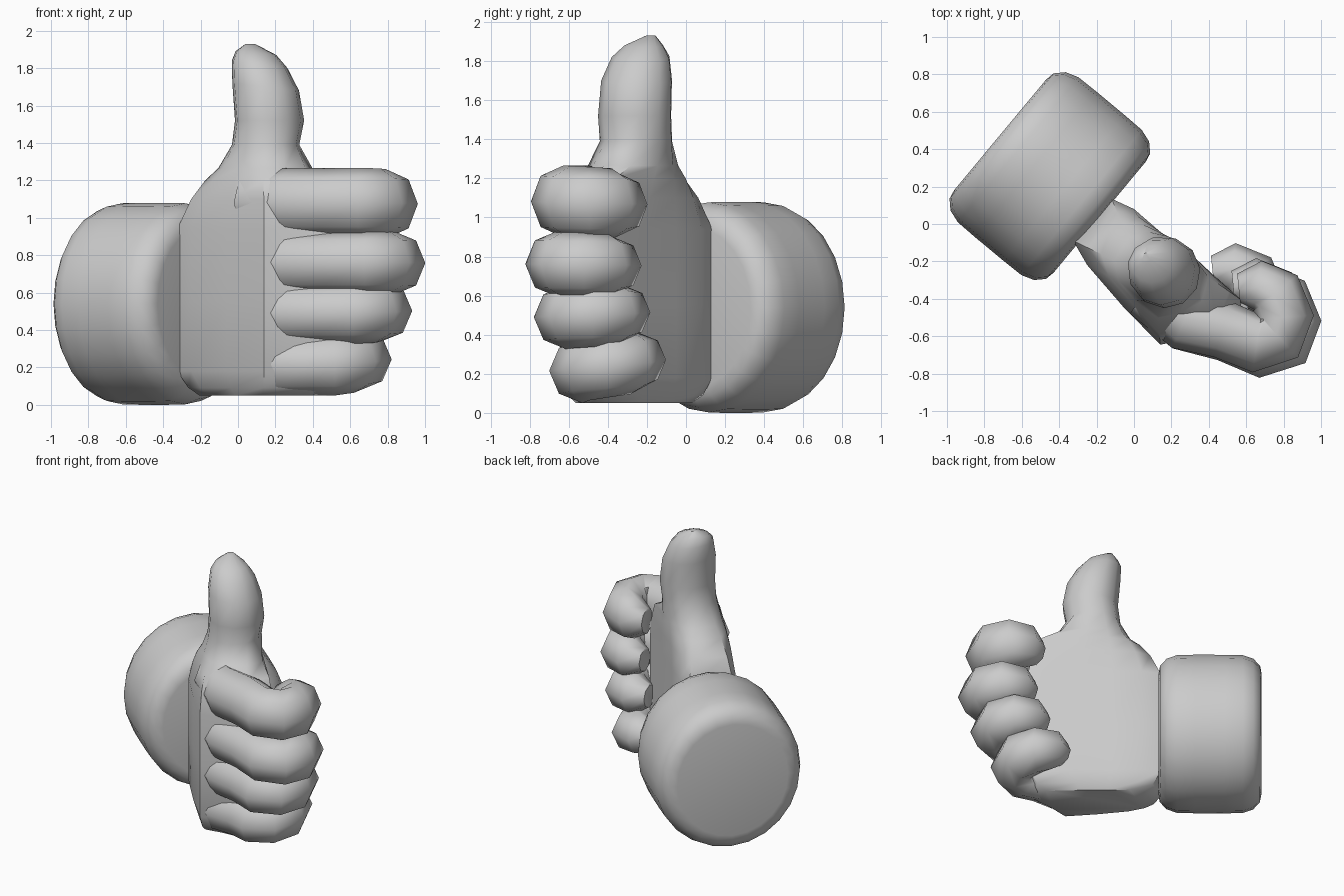
import bpy, math
from mathutils import Vector

if "Cube" in bpy.data.objects:
    bpy.data.objects.remove(bpy.data.objects["Cube"])


def loft(name, rings, angle=50):
    """Skin a list of equal-length point rings, capping both ends."""
    n = len(rings[0])
    verts = [p for r in rings for p in r]
    faces = [(k * n + i, k * n + (i + 1) % n, (k + 1) * n + (i + 1) % n, (k + 1) * n + i)
             for k in range(len(rings) - 1) for i in range(n)]
    faces.append(tuple(reversed(range(n))))
    faces.append(tuple(range((len(rings) - 1) * n, len(rings) * n)))
    mesh = bpy.data.meshes.new(name)
    mesh.from_pydata(verts, [], faces)
    obj = bpy.data.objects.new(name, mesh)
    bpy.context.collection.objects.link(obj)
    bpy.ops.object.select_all(action='DESELECT')
    obj.select_set(True)
    bpy.context.view_layer.objects.active = obj
    bpy.ops.object.mode_set(mode='EDIT')
    bpy.ops.mesh.select_all(action='SELECT')
    bpy.ops.mesh.normals_make_consistent(inside=False)
    bpy.ops.object.mode_set(mode='OBJECT')
    bpy.ops.object.shade_smooth_by_angle(angle=math.radians(angle))
    return obj


# Sleeve cuff: rounded elliptical drum, lofted along its slanted axis
axis, side = Vector((0.77, -0.64, 0)), Vector((0.64, 0.77, 0))
centre = Vector((-0.45, 0.256, 0.54))
profile = [(-0.345, 0.76), (-0.335, 0.86), (-0.29, 0.95), (-0.22, 0.995), (-0.1, 1.0), (0.1, 1.0),
           (0.22, 0.995), (0.29, 0.95), (0.335, 0.86), (0.345, 0.76)]
cuff_rings = []
for along, s in profile:
    ring = []
    for i in range(24):
        a = 2 * math.pi * i / 24
        ring.append(centre + axis * along + side * (0.506 * s * math.cos(a))
                    + Vector((0, 0, 0.54 * s * math.sin(a))))
    cuff_rings.append(ring)
loft("cuff", cuff_rings)

# Palm flowing up into the thumb: plan outline blended into ellipses
plan = [(-0.325, -0.09), (-0.25, -0.22), (-0.06, -0.44), (0.14, -0.645), (0.30, -0.615), (0.50, -0.60),
        (0.58, -0.41), (0.35, -0.21), (0.15, -0.05), (0.0, 0.08), (-0.12, 0.135)]
n = len(plan)


def palm_ring(z, sx, sy):
    return [Vector((0.1 + (x - 0.1) * sx, -0.3 + (y + 0.3) * sy, z)) for x, y in plan]


def thumb_ring(z, cx, cy, rx, ry, tilt=0.0):
    ring = []
    for i in range(n):
        a = math.radians(170) + 2 * math.pi * i / n
        ring.append(Vector((cx + rx * math.cos(a), cy + ry * math.sin(a), z - tilt * math.cos(a))))
    return ring


base = thumb_ring(1.33, 0.13, -0.25, 0.19, 0.19)
full = palm_ring(0.94, 1, 1)


def blend(z, t, lag=1.0):
    """Move from palm to thumb; the knuckle side lags behind."""
    out = []
    for i, (p, q) in enumerate(zip(full, base)):
        k = t * (lag if 3 <= i <= 6 else 1)
        out.append(Vector((*(p.lerp(q, k)).xy, z)))
    return out


rings = [palm_ring(0.05, 0.72, 0.76), palm_ring(0.09, 0.86, 0.89), palm_ring(0.18, 1, 1),
         palm_ring(0.55, 1, 1), full, blend(1.10, 0.28, 0.4), blend(1.20, 0.56, 0.5),
         blend(1.265, 0.82, 0.85),
         thumb_ring(1.39, 0.147, -0.253, 0.182, 0.188),
         thumb_ring(1.52, 0.168, -0.26, 0.187, 0.19),
         thumb_ring(1.70, 0.147, -0.25, 0.18, 0.184, 0.02),
         thumb_ring(1.82, 0.115, -0.23, 0.15, 0.15, 0.02),
         thumb_ring(1.88, 0.095, -0.215, 0.11, 0.10, 0.01),
         thumb_ring(1.93, 0.065, -0.18, 0.025, 0.025)]
loft("palm_and_thumb", rings)

# Curled fingers: octagonal tubes along a hooked path
path = [(0.06, -0.36), (0.28, -0.51), (0.50, -0.56), (0.70, -0.645), (0.80, -0.61),
        (0.832, -0.52), (0.785, -0.40), (0.70, -0.36), (0.60, -0.37)]
scale = [0.85, 1, 1, 1, 1, 1, 0.98, 0.85, 0.5]


def finger(name, z, dx, dy, height, rise):
    last = len(path) - 1
    pts = []
    for i, (x, y) in enumerate(path):
        # shorter fingers: shift only the curled end, keep the root in the palm
        f = (0, 0.15, 0.6)[i] if i < 3 else 1
        pts.append(Vector((x + dx * f, y + dy * f, z + rise * (max(0, i - 3) / (last - 3)))))
    finger_rings = []
    for i, p in enumerate(pts):
        t = (pts[min(i + 1, last)] - pts[max(i - 1, 0)])
        t.z = 0
        t.normalize()
        out = Vector((t.y, -t.x, 0))
        ring = []
        for k in range(8):
            a = 2 * math.pi * k / 8
            c = math.cos(a)
            r = 0.17 if c > 0 else 0.14
            ring.append(p + out * (r * scale[i] * c) + Vector((0, 0, height * scale[i] * math.sin(a))))
        finger_rings.append(ring)
    loft(name, finger_rings, 60)


finger("index_finger", 1.082, -0.04, 0.02, 0.185, -0.02)
finger("middle_finger", 0.762, 0.0, -0.01, 0.17, -0.01)
finger("ring_finger", 0.49, -0.07, 0.035, 0.165, 0.03)
finger("little_finger", 0.215, -0.18, 0.115, 0.165, 0.07)
